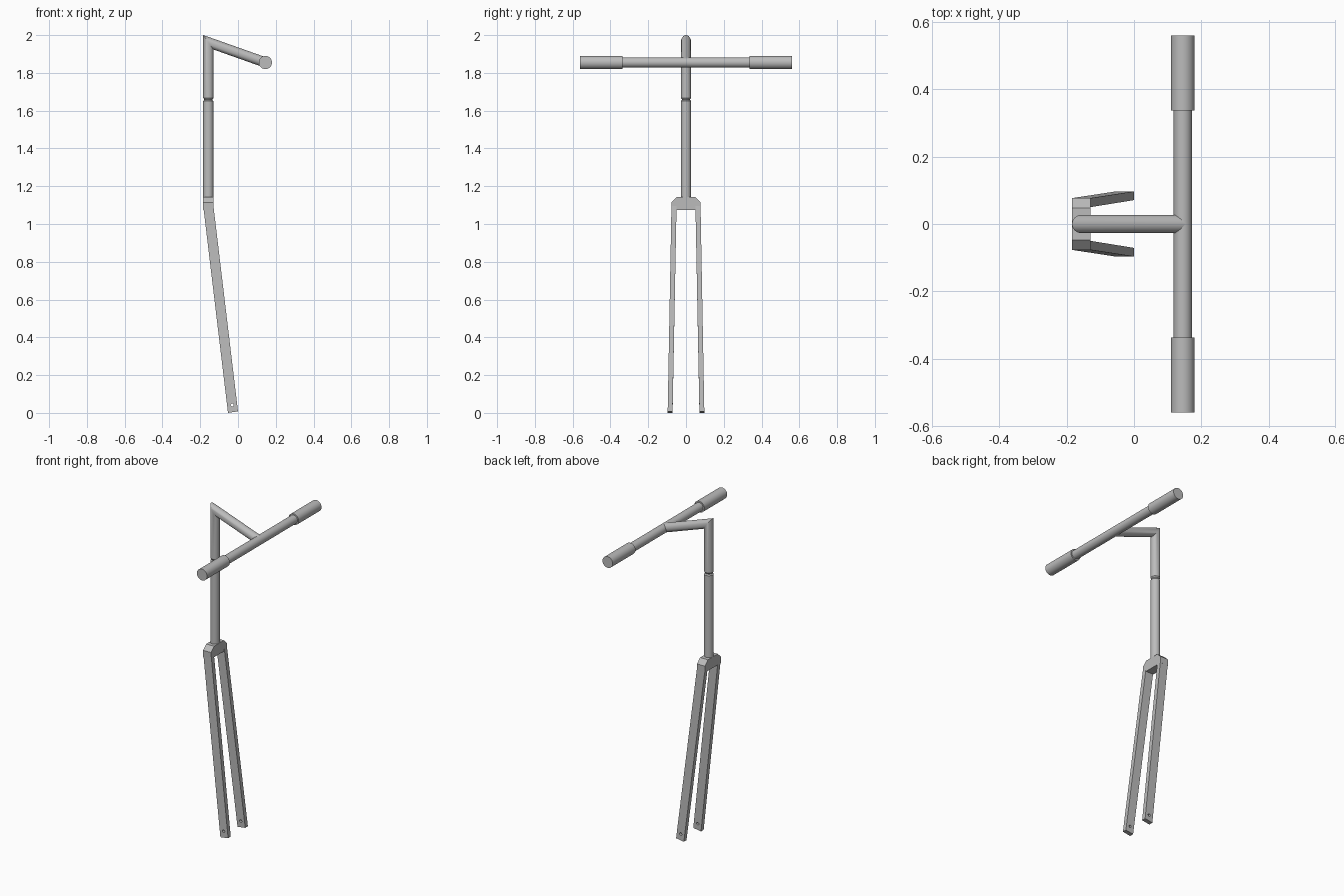
import bpy, bmesh, math
from mathutils import Vector

if "Cube" in bpy.data.objects:
    bpy.data.objects.remove(bpy.data.objects["Cube"])

grey = bpy.data.materials.new("plain_grey")
grey.use_nodes = True
grey.diffuse_color = (0.5, 0.5, 0.5, 1)
grey.node_tree.nodes["Principled BSDF"].inputs["Base Color"].default_value = (0.5, 0.5, 0.5, 1)

STEM_X = -0.157   # steering axis
R = 0.027         # tube radius
HALF = 0.027      # half depth of the fork


def add_object(name, bm, smooth=False):
    bmesh.ops.recalc_face_normals(bm, faces=bm.faces)
    mesh = bpy.data.meshes.new(name)
    bm.to_mesh(mesh)
    bm.free()
    mesh.materials.append(grey)
    obj = bpy.data.objects.new(name, mesh)
    bpy.context.collection.objects.link(obj)
    if smooth:
        bpy.ops.object.select_all(action="DESELECT")
        obj.select_set(True)
        bpy.context.view_layer.objects.active = obj
        bpy.ops.object.shade_smooth_by_angle(angle=math.radians(35))
    return obj


def loft(name, rings, smooth=False):
    """Skin a list of equal-sized point rings and cap both ends."""
    bm = bmesh.new()
    loops = [[bm.verts.new(p) for p in ring] for ring in rings]
    n = len(loops[0])
    for a, b in zip(loops, loops[1:]):
        for i in range(n):
            j = (i + 1) % n
            bm.faces.new((a[i], a[j], b[j], b[i]))
    bm.faces.new(loops[0])
    bm.faces.new(loops[-1])
    return add_object(name, bm, smooth)


def tube(name, path, radii, sides=32):
    """Round tube lying in the plane of its path, mitred at the bends."""
    pts = [Vector(p) for p in path]
    rings = []
    for k, c in enumerate(pts):
        d_in = (c - pts[k - 1]).normalized() if k else (pts[1] - c).normalized()
        d_out = (pts[k + 1] - c).normalized() if k < len(pts) - 1 else d_in
        normal = d_in + d_out
        side = Vector((0, 1, 0)) if abs(d_in.y) < 0.5 else Vector((1, 0, 0))
        up = d_in.cross(side)
        ring = []
        for i in range(sides):
            a = math.tau * i / sides
            u = (side * math.cos(a) + up * math.sin(a)) * radii[k]
            ring.append(c + u - d_in * (u.dot(normal) / d_in.dot(normal)))
        rings.append(ring)
    return loft(name, rings, True)


# Steerer tube with a narrow neck at the top
tube("steerer_tube", [(STEM_X, 0, z) for z in (1.12, 1.65, 1.657, 1.67)],
     [R, R, 0.022, 0.022])

# Stem: upright then sloping forward to the bar
tube("stem", [(STEM_X, 0, 1.66), (STEM_X, 0, 1.667), (STEM_X, 0, 1.962), (0.145, 0, 1.855)],
     [0.022, R, R, R])

# Handlebar and grips
tube("handlebar", [(0.145, -0.54, 1.855), (0.145, 0.54, 1.855)], [R, R])
for side, label in ((1, "left"), (-1, "right")):
    tube(label + "_grip", [(0.145, side * 0.337, 1.855), (0.145, side * 0.56, 1.855)],
         [0.035, 0.035])

# Fork crown with chamfered shoulders
half_profile = [(0.078, 1.075), (0.078, 1.115), (0.048, 1.143)]
profile = half_profile + [(-y, z) for y, z in reversed(half_profile)]
loft("fork_crown", [[(STEM_X + dx, y, z) for y, z in profile] for dx in (-HALF, HALF)])

# Fork legs, leaning forward and spreading toward the axle holes
for side, label in ((1, "left"), (-1, "right")):
    top = [(STEM_X - HALF, 0.05, 1.095), (STEM_X + HALF, 0.05, 1.095),
           (STEM_X + HALF, 0.077, 1.095), (STEM_X - HALF, 0.077, 1.095)]
    foot = [(-0.053, 0.071, 0), (0, 0.071, 0.008), (0, 0.097, 0.008), (-0.053, 0.097, 0)]
    leg = loft(label + "_fork_leg",
               [[(x, side * y, z) for x, y, z in ring] for ring in (top, foot)])
    cutter = tube(label + "_axle_cutter",
                  [(-0.031, side * 0.04, 0.042), (-0.031, side * 0.13, 0.042)],
                  [0.008, 0.008], 16)
    cutter.hide_render = True
    mod = leg.modifiers.new("axle_hole", "BOOLEAN")
    mod.operation = "DIFFERENCE"
    mod.solver = "EXACT"
    mod.object = cutter
    bpy.ops.object.select_all(action="DESELECT")
    leg.select_set(True)
    bpy.context.view_layer.objects.active = leg
    bpy.ops.object.modifier_apply(modifier=mod.name)
    bpy.data.objects.remove(cutter)
